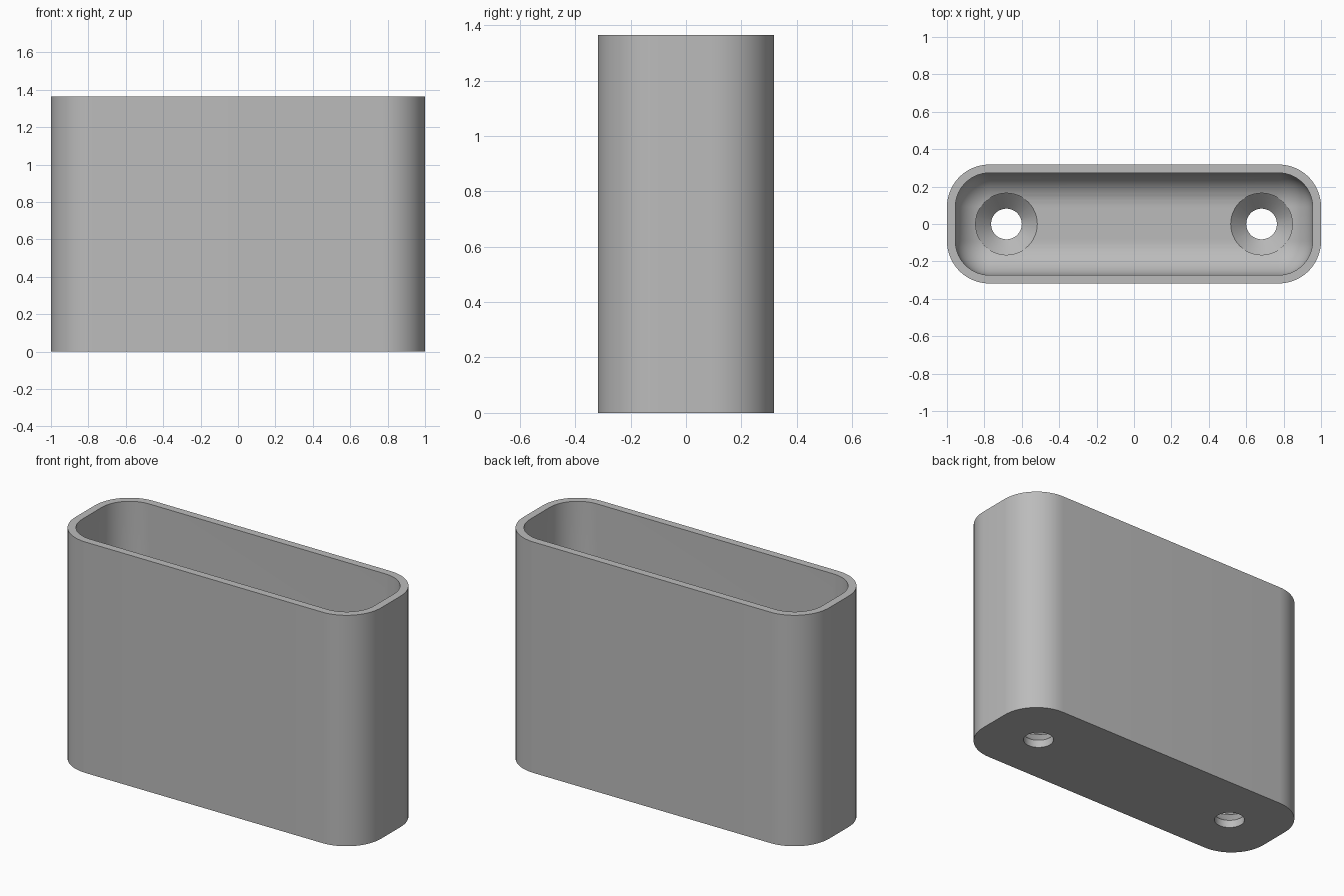
import bpy, bmesh
from math import sin, cos, pi, sqrt

cube = bpy.data.objects.get("Cube")
if cube:
    bpy.data.objects.remove(cube, do_unlink=True)

HALF_X, HALF_Y, HEIGHT = 1.0, 0.318, 1.364
CORNER, WALL, FLOOR = 0.227, 0.045, 0.13
HOLE_X, HOLE_R, SINK_R, SINK_Z = 0.682, 0.082, 0.165, 0.045
SEGS = 14

grey = bpy.data.materials.new("plain grey")
grey.use_nodes = True
colour = (0.5, 0.5, 0.5, 1)
grey.diffuse_color = colour
grey.node_tree.nodes["Principled BSDF"].inputs["Base Color"].default_value = colour


def make_object(name, bm):
    bmesh.ops.recalc_face_normals(bm, faces=bm.faces)
    mesh = bpy.data.meshes.new(name)
    bm.to_mesh(mesh)
    bm.free()
    mesh.materials.append(grey)
    obj = bpy.data.objects.new(name, mesh)
    bpy.context.collection.objects.link(obj)
    return obj


def loft(bm, rings):
    """Skin a stack of equal-length rings and cap both ends."""
    loops = [[bm.verts.new(p) for p in ring] for ring in rings]
    n = len(loops[0])
    for a, b in zip(loops, loops[1:]):
        for i in range(n):
            j = (i + 1) % n
            bm.faces.new((a[i], a[j], b[j], b[i]))
    bm.faces.new(loops[0])
    bm.faces.new(loops[-1])


def rounded_ring(inset, z):
    r = max(CORNER - inset, 0.002)
    cx, cy = HALF_X - inset - r, HALF_Y - inset - r
    points = []
    for k, (sx, sy) in enumerate(((1, 1), (-1, 1), (-1, -1), (1, -1))):
        for i in range(SEGS + 1):
            a = (k + i / SEGS) * pi / 2
            points.append((sx * cx + r * cos(a), sy * cy + r * sin(a), z))
    return points


def circle(x, r, z, n=48):
    return [(x + r * cos(2 * pi * i / n), r * sin(2 * pi * i / n), z) for i in range(n)]


# Holder: outer wall, rim, inner wall, then a rounded fillet down to the floor
fillet = CORNER - WALL
rings = [rounded_ring(0, 0), rounded_ring(0, HEIGHT), rounded_ring(WALL, HEIGHT)]
for i in range(SEGS + 1):
    a = i / SEGS * pi / 2
    rings.append(rounded_ring(WALL + fillet * (1 - cos(a)), FLOOR + fillet * (1 - sin(a))))
bm = bmesh.new()
loft(bm, rings)
holder = make_object("holder", bm)

# Countersunk screw holes through the floor
bm = bmesh.new()
for x in (-HOLE_X, HOLE_X):
    loft(bm, [circle(x, HOLE_R, -0.1), circle(x, HOLE_R, SINK_Z),
              circle(x, SINK_R, FLOOR), circle(x, SINK_R, FLOOR + 0.2)])
cutter = make_object("screw_hole_cutter", bm)
cutter.hide_render = True
cutter.hide_viewport = True

cut = holder.modifiers.new("screw holes", "BOOLEAN")
cut.operation = "DIFFERENCE"
cut.solver = "EXACT"
cut.object = cutter

# Apply the cut, then shade smooth with sharp edges kept
bpy.context.view_layer.update()
graph = bpy.context.evaluated_depsgraph_get()
mesh = bpy.data.meshes.new_from_object(holder.evaluated_get(graph))
holder.modifiers.clear()
holder.data = mesh
bpy.data.objects.remove(cutter, do_unlink=True)

for obj in bpy.context.selected_objects:
    obj.select_set(False)
holder.select_set(True)
bpy.context.view_layer.objects.active = holder
bpy.ops.object.shade_smooth_by_angle(angle=pi / 6)
